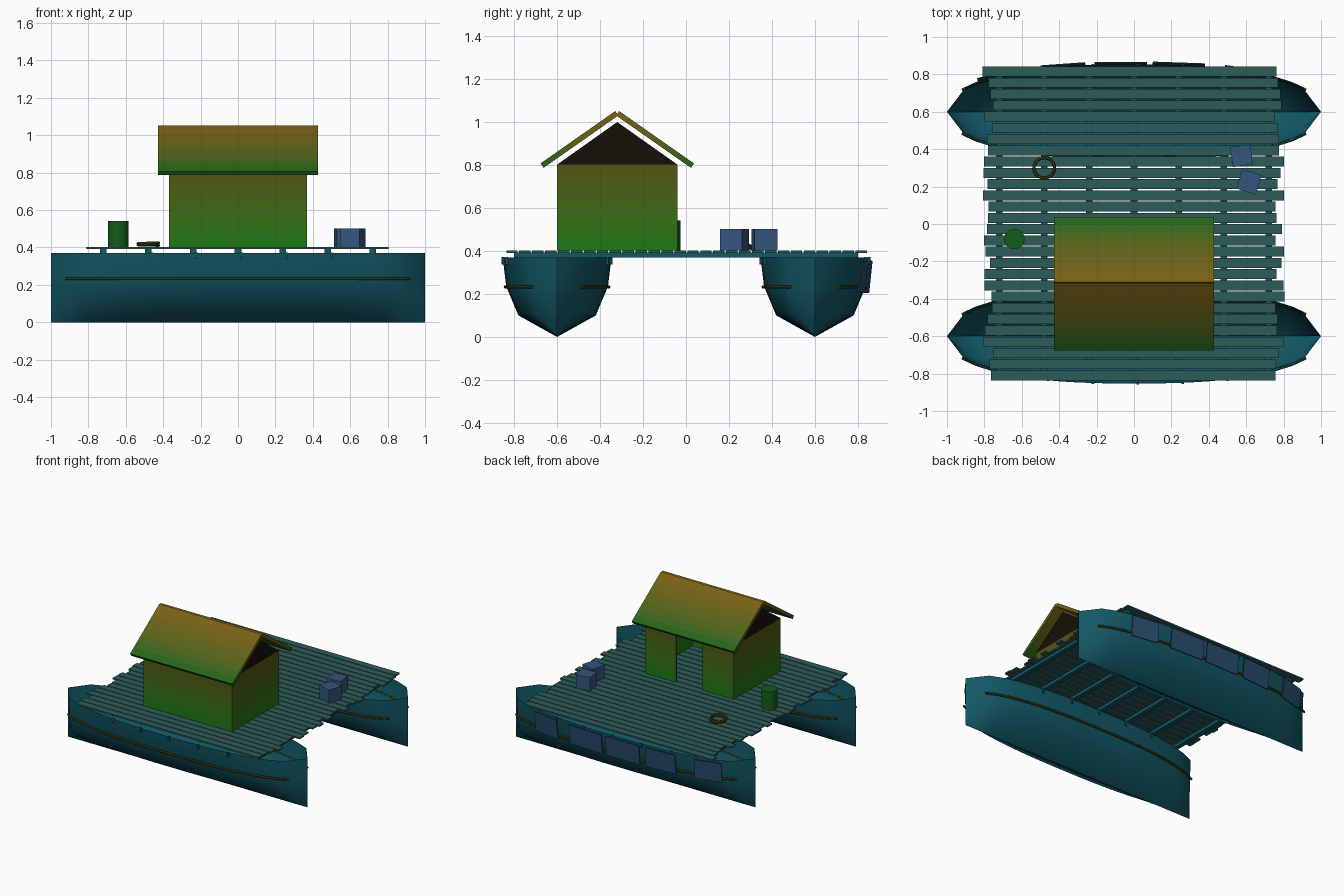
import bpy, bmesh, math, random
from mathutils import Matrix

if "Cube" in bpy.data.objects:
    bpy.data.objects.remove(bpy.data.objects["Cube"])

random.seed(4)


def material(name, rgb):
    m = bpy.data.materials.new(name)
    m.diffuse_color = (*rgb, 1)
    m.use_nodes = True
    m.node_tree.nodes["Principled BSDF"].inputs["Base Color"].default_value = m.diffuse_color
    return m


def ramp(name, low, high, n=8):
    # a stack of materials blending from the low colour to the high one
    return [material(f"{name}_{i}", [a + (b - a) * (i + 0.5) / n for a, b in zip(low, high)])
            for i in range(n)]


TEAL = material("hull_teal", (0.006, 0.098, 0.133))
PLANK = material("plank_teal", (0.026, 0.107, 0.102))
GREEN = material("barrel_green", (0.006, 0.11, 0.010))
BLUE = material("crate_blue", (0.035, 0.09, 0.21))
PANEL = material("panel_blue", (0.020, 0.075, 0.15))
OLIVE = material("rope_olive", (0.030, 0.035, 0.004))
DARK = material("gable_dark", (0.007, 0.005, 0.002))
WALL = ramp("wall", (0.007, 0.20, 0.008), (0.090, 0.085, 0.006))
ROOF = ramp("roof", (0.007, 0.13, 0.010), (0.21, 0.115, 0.007))


def finish(name, bm, mat, smooth=False):
    bmesh.ops.recalc_face_normals(bm, faces=bm.faces)
    me = bpy.data.meshes.new(name)
    bm.to_mesh(me)
    bm.free()
    if smooth:
        me.shade_smooth()
        me.set_sharp_from_angle(angle=math.radians(40))
    for m in mat if isinstance(mat, list) else [mat]:
        me.materials.append(m)
    ob = bpy.data.objects.new(name, me)
    bpy.context.collection.objects.link(ob)
    return ob


def box(name, loc, size, mat, rot=(0, 0, 0), axis=2, flip=False):
    # a list of materials is laid in bands along the given axis
    bm = bmesh.new()
    bmesh.ops.create_cube(bm, size=1)
    if isinstance(mat, list):
        n = len(mat)
        normal = [float(k == axis) for k in range(3)]
        for i in range(1, n):
            bmesh.ops.bisect_plane(bm, geom=bm.verts[:] + bm.edges[:] + bm.faces[:],
                                   plane_co=[c * (i / n - 0.5) for c in normal],
                                   plane_no=normal)
        for f in bm.faces:
            band = min(n - 1, max(0, int((f.calc_center_median()[axis] + 0.5) * n)))
            f.material_index = n - 1 - band if flip else band
    bmesh.ops.scale(bm, vec=size, verts=bm.verts)
    ob = finish(name, bm, mat)
    ob.location = loc
    ob.rotation_euler = rot
    return ob


def tube(name, pts, radius, mat):
    cu = bpy.data.curves.new(name, 'CURVE')
    cu.dimensions = '3D'
    cu.bevel_depth = radius
    cu.bevel_resolution = 1
    cu.use_fill_caps = True
    sp = cu.splines.new('POLY')
    sp.points.add(len(pts) - 1)
    for p, co in zip(sp.points, pts):
        p.co = (*co, 1)
    cu.materials.append(mat)
    ob = bpy.data.objects.new(name, cu)
    bpy.context.collection.objects.link(ob)


def hull_factor(x):
    # hull width along its length, 1 amidships and 0 at the tips
    return max(0.0, 1 - abs(x) ** 2.5) ** 0.45


# Open hulls, lofted from one section, with rub rails on both sides
SECTION = [(0, 0), (0.18, 0.10), (0.237, 0.235), (0.253, 0.37)]
RING = [(-y, z) for y, z in SECTION[:0:-1]] + SECTION
for side, cy in (("front", -0.6), ("back", 0.6)):
    bm = bmesh.new()
    rows = []
    for i in range(21):
        x = -1 + i / 10
        rows.append([bm.verts.new((x, cy + y * hull_factor(x), z)) for y, z in RING])
    for a, b in zip(rows, rows[1:]):
        for j in range(len(RING) - 1):
            bm.faces.new((a[j], b[j], b[j + 1], a[j + 1]))
    bmesh.ops.remove_doubles(bm, verts=bm.verts, dist=1e-4)
    bmesh.ops.dissolve_degenerate(bm, dist=1e-4, edges=bm.edges)
    finish(side + "_hull", bm, TEAL, True)
    for s in (-1, 1):
        xs = [-0.92 + 1.84 * i / 24 for i in range(25)]
        tube(side + "_rub_rail",
             [(x, cy + s * (0.237 * hull_factor(x) + 0.004), 0.233) for x in xs],
             0.008, OLIVE)

# Cross beams and the lashings that tie them to the gunwales
for i in range(7):
    x = -0.72 + 0.24 * i
    box("cross_beam", (x, 0, 0.381), (0.035, 1.6, 0.024), TEAL)
    if 0 < i < 6:
        for cy in (-0.6, 0.6):
            for s in (-1, 1):
                box("lashing", (x + 0.02, cy + s * 0.253 * hull_factor(x), 0.355),
                    (0.012, 0.012, 0.035), TEAL)

# Deck planks with uneven ends
for i in range(28):
    x0, x1 = -random.uniform(0.75, 0.81), random.uniform(0.75, 0.81)
    box("deck_plank", ((x0 + x1) / 2, -0.81 + 0.0602 * i, 0.397),
        (x1 - x0, 0.053, 0.011), PLANK)

# Cabin walls, with a doorway in the back wall
T = 0.012
box("cabin_front_wall", (0, -0.6 + T / 2, 0.602), (0.74, T, 0.4), WALL)
for s in (-1, 1):
    box("cabin_side_wall", (s * (0.37 - T / 2), -0.32, 0.602), (T, 0.56, 0.4), WALL)
    box("cabin_back_wall", (s * 0.24, -0.04 - T / 2, 0.602), (0.26, T, 0.4), WALL)

# Gable triangles
for s in (-1, 1):
    bm = bmesh.new()
    f = bm.faces.new([bm.verts.new((s * 0.358, y, z))
                      for y, z in ((-0.6, 0.802), (-0.04, 0.802), (-0.32, 1.0))])
    r = bmesh.ops.extrude_face_region(bm, geom=[f])
    bmesh.ops.translate(bm, vec=(s * T, 0, 0),
                        verts=[v for v in r["geom"] if isinstance(v, bmesh.types.BMVert)])
    finish("gable", bm, DARK)

# Roof slabs, brown at the ridge and green at the eaves
for s in (-1, 1):
    box("roof_slab", (0, -0.32 + s * 0.176, 0.919), (0.855, 0.425, 0.025), ROOF,
        (-s * math.radians(35), 0, 0), axis=1, flip=s > 0)

# Barrel
bm = bmesh.new()
bmesh.ops.create_cone(bm, cap_ends=True, segments=24, radius1=0.055, radius2=0.055,
                      depth=0.14, matrix=Matrix.Translation((-0.64, -0.08, 0.472)))
finish("barrel", bm, GREEN, True)

# Coil of rope
tube("rope_coil", [(-0.48 + 0.055 * math.cos(a), 0.3 + 0.055 * math.sin(a),
                    0.41 + 0.0075 * a / math.pi / 2)
                   for a in (2 * math.pi * i / 20 for i in range(41))], 0.008, OLIVE)

# Crates
box("crate", (0.575, 0.365, 0.452), (0.108, 0.108, 0.1), BLUE, (0, 0, math.radians(8)))
box("crate", (0.615, 0.225, 0.452), (0.108, 0.108, 0.1), BLUE, (0, 0, math.radians(-17)))

# Panels hung on the outside of the back hull, leaning with its side
for x, w in ((0.59, 0.21), (0.24, 0.28), (-0.07, 0.28), (-0.38, 0.24), (-0.74, 0.2)):
    y = 0.6 + 0.247 * hull_factor(x) + 0.009
    slope = (hull_factor(x + 0.05) - hull_factor(x - 0.05)) * 2.53
    box("side_panel", (x, y, 0.28), (w, 0.006, 0.15), PANEL,
        (math.radians(-6), 0, math.atan(slope)))
